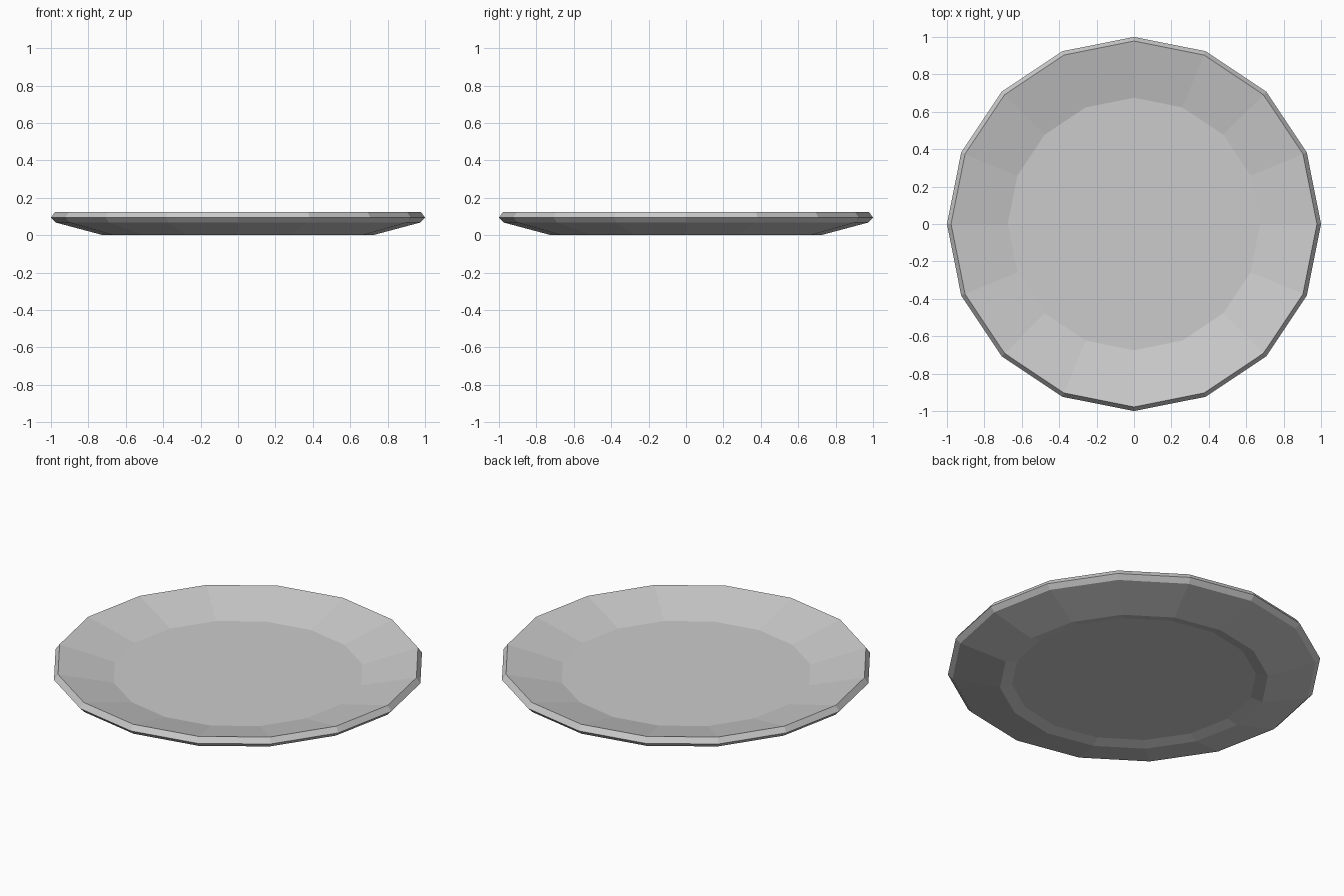
import bpy, bmesh
from math import cos, sin, pi

if "Cube" in bpy.data.objects:
    bpy.data.objects.remove(bpy.data.objects["Cube"])

SIDES = 16

# Plate cross-section (radius, height): underside recess, foot, outer wall, rim, inner wall, floor
PROFILE = [(0.655, 0.016), (0.72, 0.0), (0.975, 0.068), (1.0, 0.094),
           (0.978, 0.125), (0.675, 0.051)]

bm = bmesh.new()
rings = [[bm.verts.new((r * cos(2 * pi * i / SIDES), r * sin(2 * pi * i / SIDES), z))
          for i in range(SIDES)] for r, z in PROFILE]

# Walls between neighbouring rings
for a, b in zip(rings, rings[1:]):
    for i in range(SIDES):
        j = (i + 1) % SIDES
        bm.faces.new((a[i], a[j], b[j], b[i]))

# Flat underside and flat eating surface
bm.faces.new(rings[0][::-1])
bm.faces.new(rings[-1])
bmesh.ops.recalc_face_normals(bm, faces=bm.faces)

mesh = bpy.data.meshes.new("plate")
bm.to_mesh(mesh)
bm.free()
bpy.context.collection.objects.link(bpy.data.objects.new("plate", mesh))
